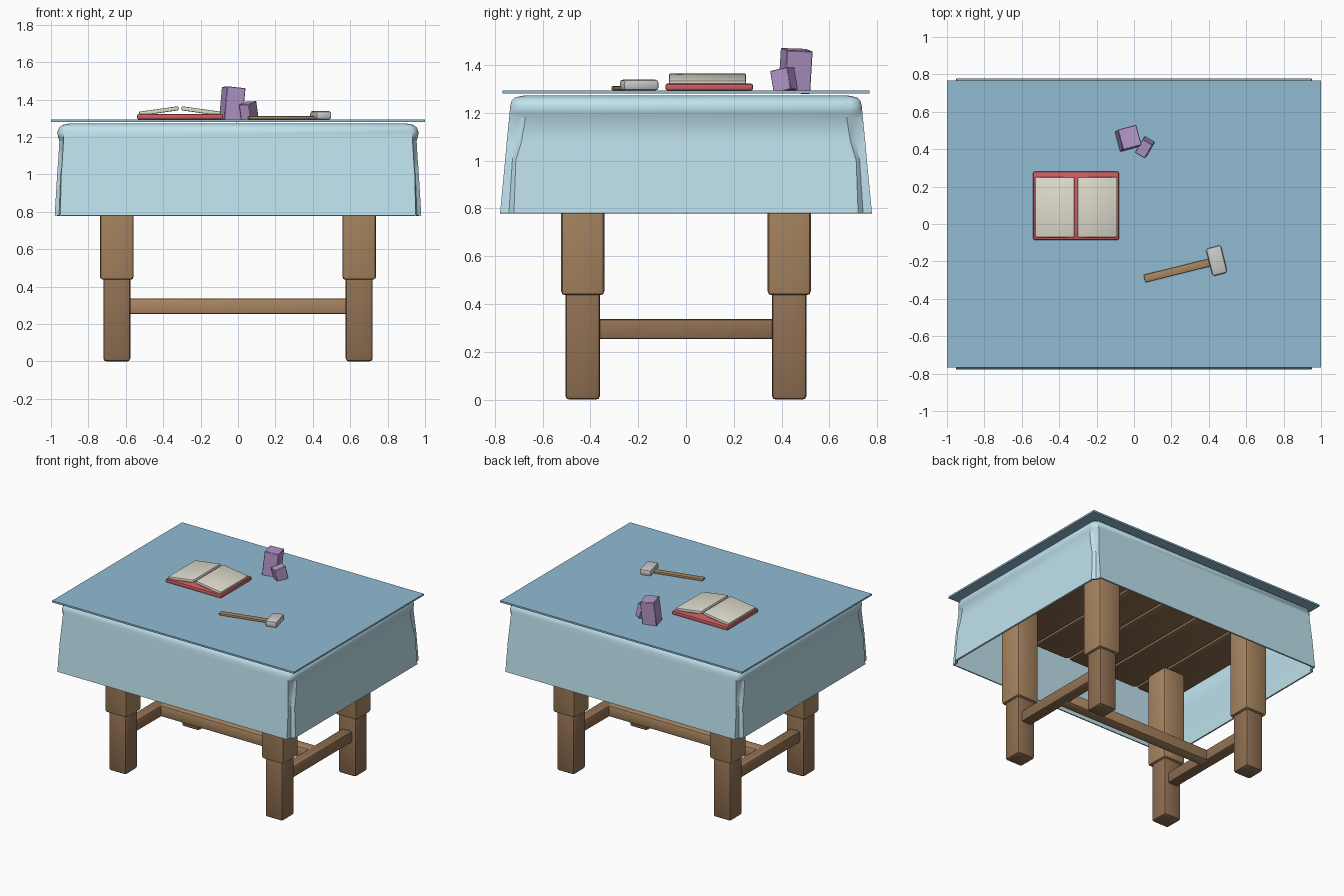
import bpy, bmesh, math
from mathutils import Vector, Euler

if "Cube" in bpy.data.objects:
    bpy.data.objects.remove(bpy.data.objects["Cube"])


def material(name, rgb):
    m = bpy.data.materials.new(name)
    m.diffuse_color = (*rgb, 1)
    m.use_nodes = True
    m.node_tree.nodes["Principled BSDF"].inputs["Base Color"].default_value = m.diffuse_color
    return m


WOOD = material("light_wood", (0.40, 0.24, 0.12))
DARK = material("dark_wood", (0.28, 0.16, 0.085))
CLOTH = material("pale_cloth", (0.52, 0.76, 0.85))
SHEET = material("blue_cloth", (0.28, 0.50, 0.65))
RED = material("red_cover", (0.60, 0.11, 0.12))
PAPER = material("paper", (0.75, 0.72, 0.62))
STEEL = material("steel", (0.60, 0.60, 0.63))
PURPLE = material("purple", (0.46, 0.31, 0.60))


def finish(name, bm, mat):
    bmesh.ops.recalc_face_normals(bm, faces=bm.faces)
    me = bpy.data.meshes.new(name)
    bm.to_mesh(me)
    bm.free()
    ob = bpy.data.objects.new(name, me)
    bpy.context.collection.objects.link(ob)
    me.materials.append(mat)
    return ob


def activate(ob):
    bpy.ops.object.select_all(action='DESELECT')
    ob.select_set(True)
    bpy.context.view_layer.objects.active = ob


def smooth(ob, angle):
    activate(ob)
    bpy.ops.object.shade_smooth_by_angle(angle=math.radians(angle))


def box(name, centre, size, mat, rot=(0, 0, 0), bevel=0.0, segments=2):
    bm = bmesh.new()
    bmesh.ops.create_cube(bm, size=1)
    bmesh.ops.scale(bm, vec=Vector(size), verts=bm.verts)
    if bevel:
        bmesh.ops.bevel(bm, geom=bm.edges[:], offset=bevel, segments=segments,
                        affect='EDGES', profile=0.5)
    ob = finish(name, bm, mat)
    ob.location = centre
    ob.rotation_euler = Euler([math.radians(a) for a in rot])
    if bevel:
        smooth(ob, 40)
    return ob


# Legs: wide upper block on a narrower foot
for sx, side in ((-1, "left"), (1, "right")):
    for sy, end in ((-1, "front"), (1, "back")):
        box(f"{end}_{side}_upper_leg", (sx * 0.648, sy * 0.432, 0.787),
            (0.18, 0.18, 0.70), WOOD, bevel=0.016)
        box(f"{end}_{side}_lower_leg", (sx * 0.648, sy * 0.432, 0.23),
            (0.144, 0.144, 0.46), DARK, bevel=0.016)
    box(f"{side}_stretcher", (sx * 0.648, 0, 0.295), (0.084, 0.76, 0.084), DARK, bevel=0.012)
box("long_stretcher", (0, 0, 0.295), (1.27, 0.084, 0.084), WOOD, bevel=0.012)

# Table top planks, running front to back
for i in range(6):
    box(f"top_plank_{i + 1}", (-0.75 + 0.3 * i, 0, 1.195), (0.292, 1.40, 0.12),
        DARK, bevel=0.022)

# Hanging cloth: lofted rectangle with a creased fold at every corner
levels = [  # z, half x, half y, corner cut x, corner cut y
    (0.78, 0.98, 0.778, 0.03, 0.058),
    (1.00, 0.967, 0.757, 0.022, 0.045),
    (1.08, 0.961, 0.750, 0.022, 0.062),
    (1.18, 0.955, 0.740, 0.022, 0.068),
    (1.20, 0.962, 0.738, 0.03, 0.06),
    (1.225, 0.966, 0.736, 0.035, 0.05),
    (1.25, 0.957, 0.730, 0.035, 0.04),
    (1.265, 0.938, 0.715, 0.03, 0.03),
    (1.272, 0.90, 0.680, 0.03, 0.03),
]
bm = bmesh.new()
rings = []
for z, hx, hy, cx, cy in levels:
    crease = 0.008 if z < 1.19 else -0.006
    corner = [(hx, hy - cy), (hx - cx / 2 - crease, hy - cy / 2 - crease), (hx - cx, hy)]
    pts = []
    for sx, sy in ((1, 1), (-1, 1), (-1, -1), (1, -1)):
        pts += [(sx * x, sy * y) for x, y in corner[::sx * sy]]
    rings.append([bm.verts.new((x, y, z)) for x, y in pts])
for a, b in zip(rings, rings[1:]):
    for i in range(len(a)):
        j = (i + 1) % len(a)
        bm.faces.new((a[i], a[j], b[j], b[i]))
bm.faces.new(rings[-1])
skirt = finish("hanging_cloth", bm, CLOTH)
if skirt.data.polygons[-1].normal.z < 0:
    skirt.data.flip_normals()
mod = skirt.modifiers.new("thickness", 'SOLIDIFY')
mod.thickness = 0.014
mod.offset = -1
activate(skirt)
bpy.ops.object.modifier_apply(modifier=mod.name)
smooth(skirt, 35)

# Flat cover sheet
box("cover_sheet", (0, 0, 1.288), (2.0, 1.535, 0.013), SHEET)

# Open book
box("book_cover", (-0.31, 0.097, 1.308), (0.458, 0.366, 0.028), RED, bevel=0.008)
for s, side in ((-1, "left"), (1, "right")):
    box(f"{side}_pages", (-0.31 + s * 0.113, 0.09, 1.339), (0.212, 0.322, 0.022),
        PAPER, rot=(0, s * 8, 0), bevel=0.005)

# Hammer
box("hammer_handle", (0.235, -0.248, 1.303), (0.37, 0.042, 0.018), WOOD,
    rot=(0, 0, 14), bevel=0.006)
box("hammer_head", (0.442, -0.196, 1.316), (0.084, 0.153, 0.046), STEEL,
    rot=(0, 0, 14), bevel=0.014)

# Two leaning crystals
box("tall_crystal", (-0.031, 0.458, 1.375), (0.102, 0.112, 0.18), PURPLE,
    rot=(-2, 6, 15), bevel=0.003, segments=1)
box("small_crystal", (0.058, 0.41, 1.336), (0.062, 0.085, 0.095), PURPLE,
    rot=(12, -2, -30), bevel=0.003, segments=1)
